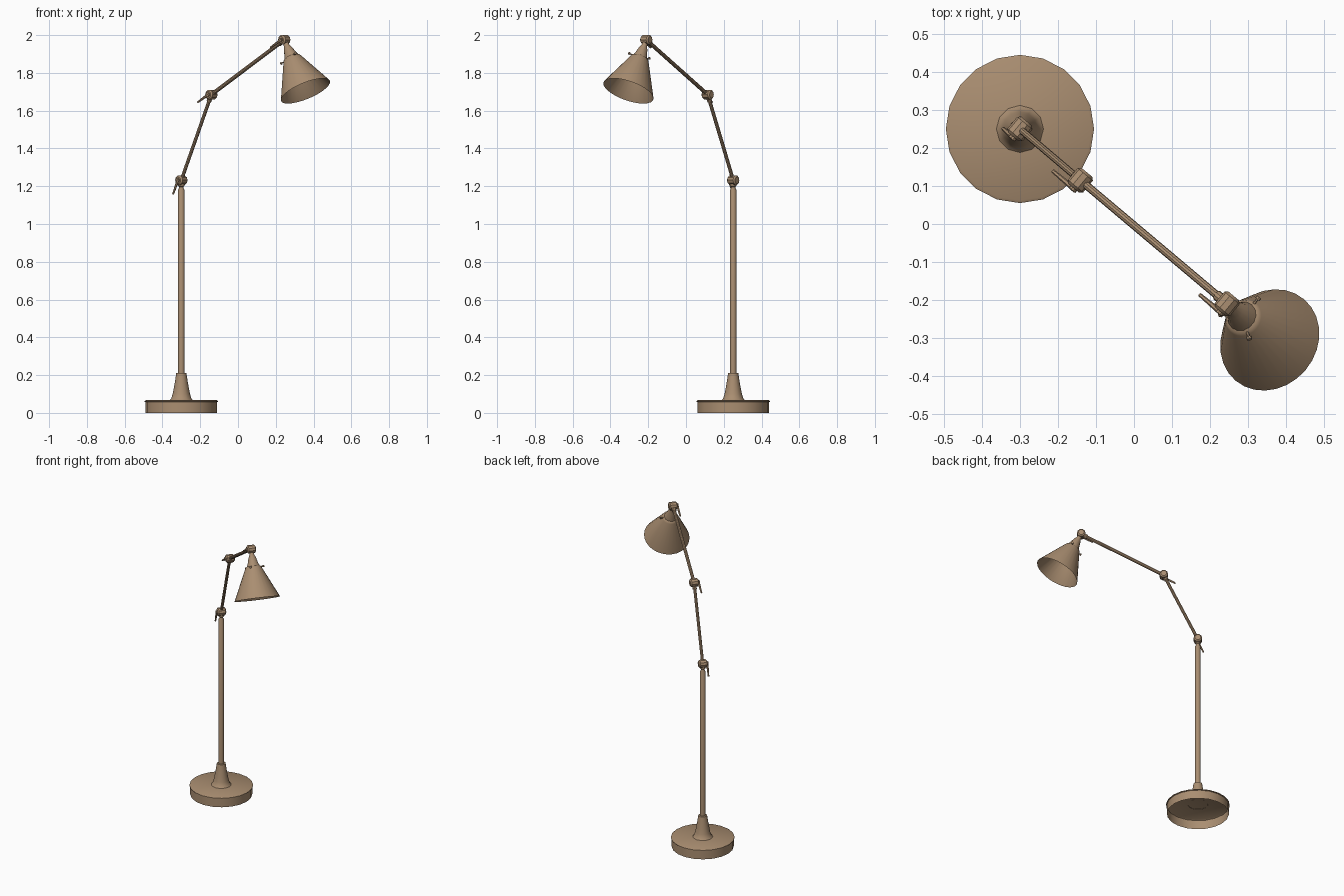
import bpy, bmesh, math
from mathutils import Vector

if "Cube" in bpy.data.objects:
    bpy.data.objects.remove(bpy.data.objects["Cube"])

brown = bpy.data.materials.new("warm brown")
brown.diffuse_color = (0.40, 0.27, 0.165, 1)
brown.use_nodes = True
brown.node_tree.nodes["Principled BSDF"].inputs["Base Color"].default_value = brown.diffuse_color


def lathe(name, profile, origin, axis=(0, 0, 1), seg=12, angle=35):
    """Revolve (radius, height) points around an axis starting at origin."""
    bm = bmesh.new()
    rings = []
    for r, h in profile:
        if r == 0:
            rings.append([bm.verts.new((0, 0, h))] * seg)
        else:
            rings.append([bm.verts.new((r * math.cos(2 * math.pi * i / seg),
                                        r * math.sin(2 * math.pi * i / seg), h))
                          for i in range(seg)])
    for a, b in zip(rings, rings[1:]):
        for i in range(seg):
            j = (i + 1) % seg
            quad = list(dict.fromkeys((a[i], a[j], b[j], b[i])))
            if len(quad) > 2:
                bm.faces.new(quad)
    me = bpy.data.meshes.new(name)
    bm.to_mesh(me)
    bm.free()
    me.materials.append(brown)
    ob = bpy.data.objects.new(name, me)
    bpy.context.collection.objects.link(ob)
    ob.location = origin
    ob.rotation_euler = Vector(axis).to_track_quat('Z', 'Y').to_euler()
    bpy.ops.object.select_all(action='DESELECT')
    ob.select_set(True)
    bpy.context.view_layer.objects.active = ob
    bpy.ops.object.shade_smooth_by_angle(angle=math.radians(angle))
    return ob


def rod(name, p, q, r0, r1=None, seg=10):
    """Capped rod between two points."""
    d = Vector(q) - Vector(p)
    r1 = r0 if r1 is None else r1
    return lathe(name, [(0, 0), (r0, 0), (r1, d.length), (0, d.length)], p, d, seg)


# Joint centres and directions
foot = Vector((-0.30, 0.25, 0))
shoulder = Vector((-0.30, 0.25, 1.232))
elbow = Vector((-0.141, 0.115, 1.685))
wrist = Vector((0.245, -0.21, 1.975))
side = Vector((0.64, 0.77, 0)).normalized()
lower_dir = (elbow - shoulder).normalized()
upper_dir = (wrist - elbow).normalized()
shade_dir = Vector((0.365, -0.309, -0.88)).normalized()

# Hollow round base
lathe("base", [(0.190, 0), (0.190, 0.057), (0.195, 0.059), (0.195, 0.063),
               (0.188, 0.067), (0, 0.067)], foot, seg=20)

# Flared pedestal and pole with narrowed top
lathe("pedestal", [(0.063, 0.066), (0.054, 0.075), (0.046, 0.10), (0.040, 0.13),
                   (0.033, 0.17), (0.027, 0.21), (0, 0.213)], foot, seg=12)
lathe("pole", [(0.017, 0.20), (0.017, 1.18), (0.012, 1.19), (0.012, 1.197),
               (0.017, 1.202), (0.014, 1.222), (0, 1.222)], foot, seg=12)

# Arms
rod("lower_arm", shoulder, elbow, 0.0095)
rod("upper_arm", elbow, wrist, 0.0105)

# Barrel joints with tightening levers
for name, c, d in (("shoulder", shoulder, lower_dir), ("elbow", elbow, upper_dir),
                   ("wrist", wrist, upper_dir)):
    lathe(name + "_joint", [(0, -0.027), (0.018, -0.027), (0.026, -0.020),
                            (0.026, 0.020), (0.018, 0.027), (0, 0.027)], c, side, 10)
    pivot = c - side * 0.028
    rod(name + "_lever_hub", c, c - side * 0.034, 0.011)
    rod(name + "_lever", pivot + d * 0.008, pivot - d * 0.082, 0.008, 0.005, 6)
rod("elbow_collar", elbow - lower_dir * 0.04, elbow, 0.013)
rod("wrist_collar", wrist - upper_dir * 0.04, wrist, 0.014)

# Shade holder and open conical shade
lathe("shade_holder", [(0.014, 0.015), (0.015, 0.035), (0.024, 0.055), (0.032, 0.085),
                       (0.040, 0.105), (0.043, 0.118)], wrist, shade_dir, 14)
lathe("shade", [(0.036, 0.104), (0.046, 0.109), (0.051, 0.118), (0.139, 0.305),
                (0.140, 0.308), (0.137, 0.306), (0.049, 0.119), (0, 0.112)],
      wrist, shade_dir, 28)

# Three thumb screws around the top of the shade
out = shade_dir.cross(side).normalized()
centre = wrist + shade_dir * 0.112
for i in range(3):
    t = math.radians(120 * i)
    d = side * math.cos(t) + out * math.sin(t)
    rod("shade_screw_%d" % (i + 1), centre + d * 0.035, centre + d * 0.062, 0.0035, seg=6)
    rod("shade_screw_head_%d" % (i + 1), centre + d * 0.060, centre + d * 0.068, 0.007, seg=8)
